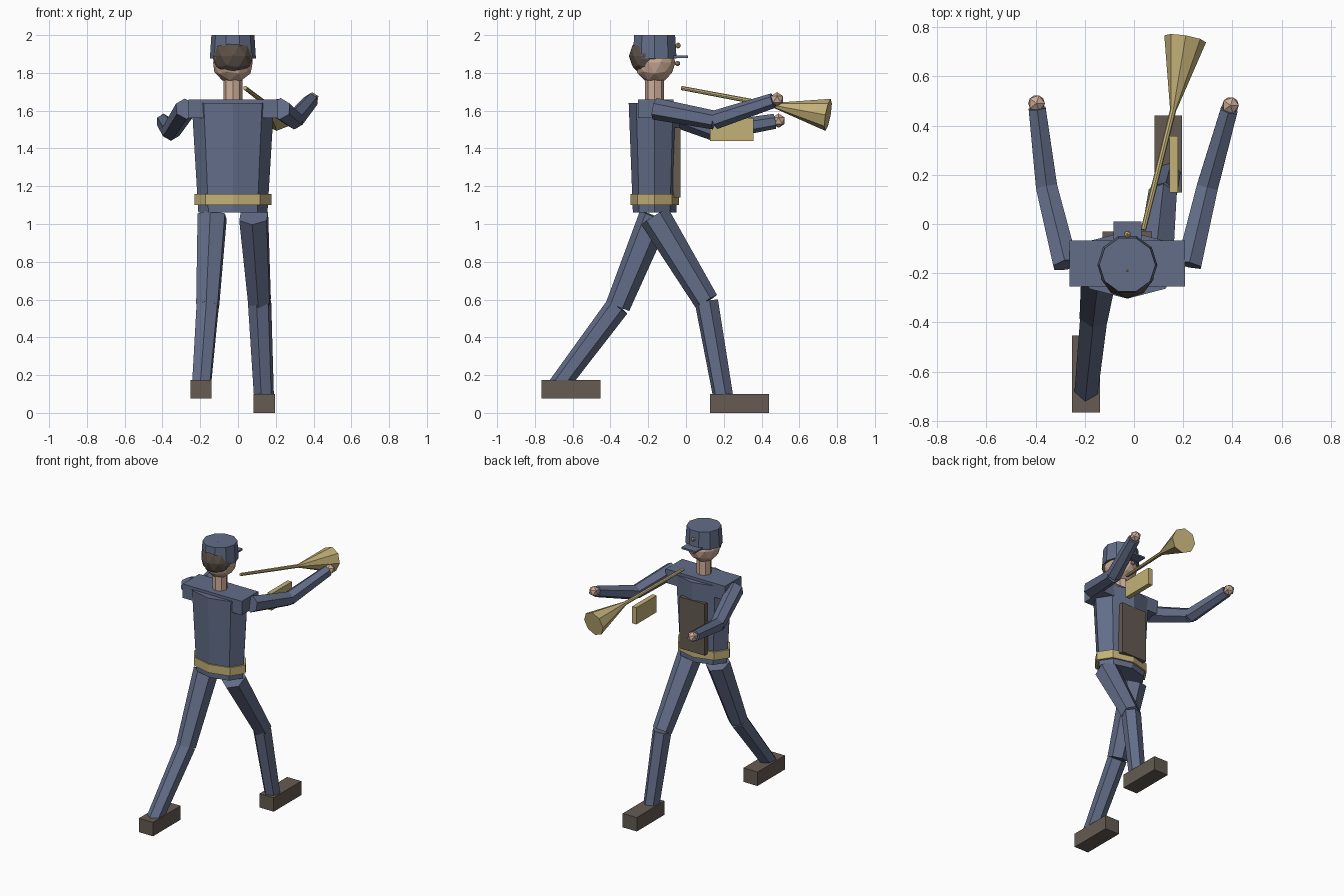
import bpy, math
from mathutils import Vector

if "Cube" in bpy.data.objects:
    bpy.data.objects.remove(bpy.data.objects["Cube"], do_unlink=True)


def material(name, rgb):
    m = bpy.data.materials.new(name)
    m.use_nodes = True
    m.diffuse_color = (*rgb, 1)
    m.node_tree.nodes["Principled BSDF"].inputs["Base Color"].default_value = (*rgb, 1)
    return m


BLUE = material("uniform blue", (0.125, 0.155, 0.25))
BRASS = material("brass", (0.55, 0.44, 0.19))
LEATHER = material("dark leather", (0.13, 0.105, 0.085))
SKIN = material("skin", (0.62, 0.42, 0.32))
HAIR = material("hair brown", (0.105, 0.08, 0.062))

CX, CY = -0.027, -0.166  # body axis


def finish(name, mat):
    ob = bpy.context.object
    ob.name = name
    ob.data.materials.append(mat)
    return ob


def box(name, mat, lo, hi):
    lo, hi = Vector(lo), Vector(hi)
    bpy.ops.mesh.primitive_cube_add(size=1, location=(lo + hi) / 2)
    bpy.context.object.scale = hi - lo
    return finish(name, mat)


def ball(name, mat, centre, r, detail):
    bpy.ops.mesh.primitive_ico_sphere_add(subdivisions=detail, radius=r, location=centre)
    return finish(name, mat)


def limb(name, mat, a, b, ra, rb, sides):
    """Tapered prism running from point a to point b."""
    a, b = Vector(a), Vector(b)
    bpy.ops.mesh.primitive_cone_add(vertices=sides, radius1=ra, radius2=rb,
                                    depth=(b - a).length, location=(a + b) / 2)
    ob = finish(name, mat)
    ob.rotation_euler = (b - a).to_track_quat('Z', 'Y').to_euler()
    return ob


def ring(name, mat, z0, z1, r0, r1, sides, depth=1.0):
    """Upright tapered prism on the body axis, with corners on the x axis."""
    bpy.ops.mesh.primitive_cone_add(vertices=sides, radius1=r0, radius2=r1,
                                    depth=z1 - z0, location=(CX, CY, (z0 + z1) / 2))
    ob = finish(name, mat)
    ob.rotation_euler.z = math.pi / 2
    ob.scale.x = depth  # local x points along y after the turn
    return ob


# Torso, shoulders, belt and chest plate
ring("torso", BLUE, 1.06, 1.64, 0.183, 0.218, 8, 0.63)
ring("belt", BRASS, 1.10, 1.16, 0.204, 0.204, 8, 0.63)
box("shoulders", BLUE, (-0.262, -0.254, 1.56), (0.208, -0.067, 1.66))
box("chest_plate", LEATHER, (-0.127, -0.07, 1.14), (0.073, -0.03, 1.51))

# Head and cap
ring("neck", SKIN, 1.62, 1.78, 0.05, 0.05, 8)
ball("head", SKIN, (CX, CY, 1.855), 0.11, 2)
ball("hair", HAIR, (CX, -0.19, 1.89), 0.112, 2)
ball("nose", SKIN, (CX, -0.045, 1.85), 0.015, 1)
ring("cap", BLUE, 1.875, 2.0, 0.122, 0.114, 10)
box("cap_visor", BLUE, (CX - 0.057, -0.12, 1.88), (CX + 0.057, 0.01, 1.892))
ball("cap_badge", BRASS, (CX, -0.042, 1.945), 0.016, 1)

# Legs: hip, knee, ankle and shoe
for side, hip, knee, ankle in (
    ("left", (0.083, CY, 1.04), (0.114, 0.108, 0.59), (0.139, 0.203, 0.05)),
    ("right", (-0.137, CY, 1.04), (-0.161, -0.361, 0.565), (-0.195, -0.69, 0.125)),
):
    limb(side + "_thigh", BLUE, hip, knee, 0.084, 0.066, 6)
    limb(side + "_shin", BLUE, knee, ankle, 0.064, 0.054, 6)
    x, y, z = ankle
    box(side + "_shoe", LEATHER, (x - 0.056, y - 0.076, z - 0.05), (x + 0.056, y + 0.237, z + 0.05))

# Arms: shoulder, elbow, wrist and hand
for side, shoulder, elbow, hand in (
    ("left", (0.223, CY, 1.61), (0.298, 0.15, 1.55), (0.392, 0.482, 1.66)),
    ("right", (-0.277, CY, 1.61), (-0.355, 0.15, 1.49), (-0.396, 0.49, 1.547)),
):
    wrist = Vector(hand).lerp(Vector(elbow), 0.06)
    limb(side + "_upper_arm", BLUE, shoulder, elbow, 0.058, 0.05, 6)
    limb(side + "_forearm", BLUE, elbow, wrist, 0.05, 0.04, 6)
    ball(side + "_hand", SKIN, hand, 0.038, 1)

# Horn with its flared bell and the hanging case
limb("horn_tube", BRASS, (0.038, -0.024, 1.72), (0.163, 0.48, 1.625), 0.011, 0.013, 8)
limb("horn_bell", BRASS, (0.16, 0.467, 1.628), (0.208, 0.752, 1.578), 0.014, 0.086, 8)
box("horn_case", BRASS, (0.144, 0.127, 1.44), (0.178, 0.358, 1.56))
